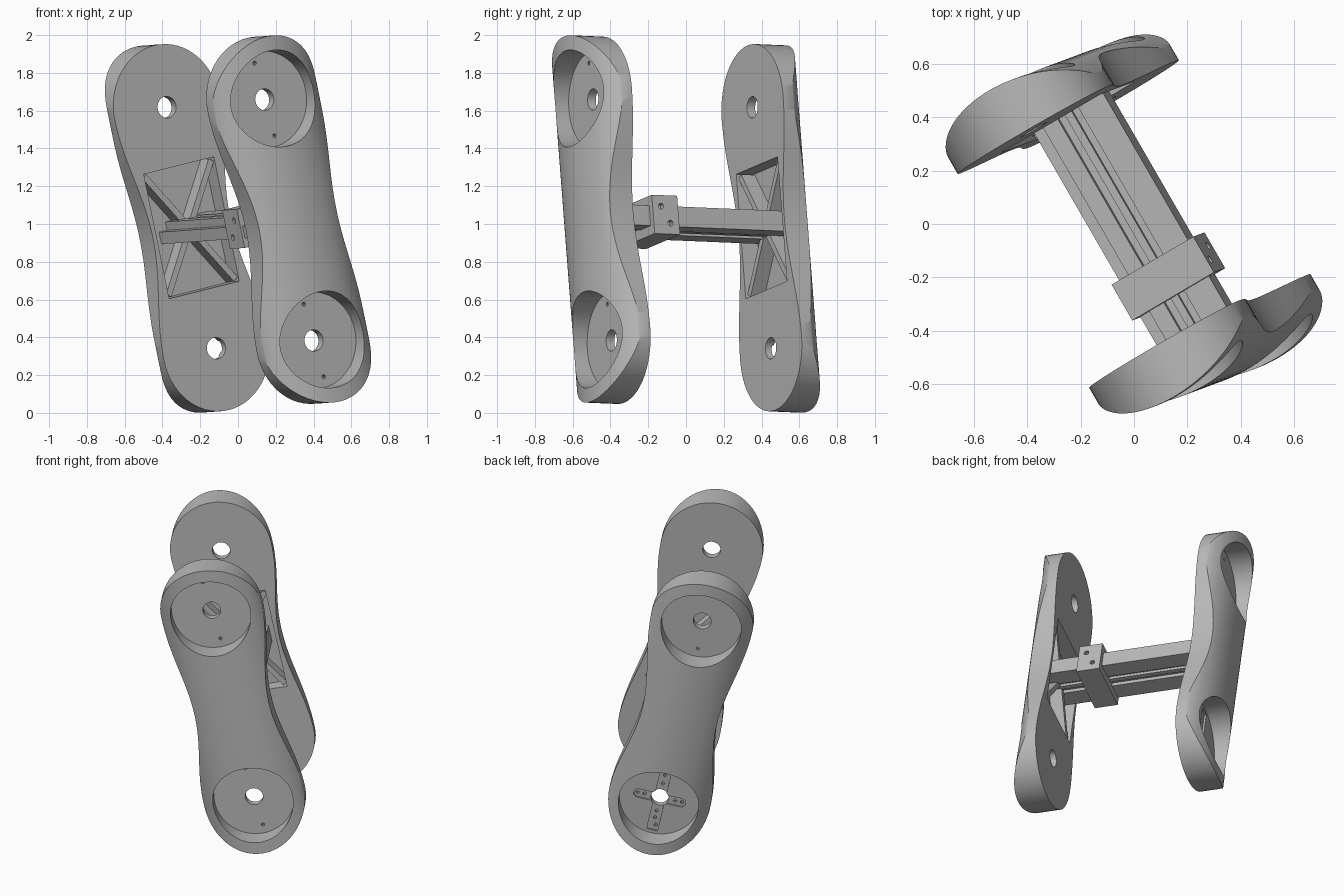
import bpy, bmesh, math
from mathutils import Matrix, Vector

if "Cube" in bpy.data.objects:
    bpy.data.objects.remove(bpy.data.objects["Cube"])

grey = bpy.data.materials.new("plain_grey")
grey.diffuse_color = (0.48, 0.48, 0.48, 1)
grey.use_nodes = True
grey.node_tree.nodes["Principled BSDF"].inputs["Base Color"].default_value = grey.diffuse_color

# Tilted frame: U across the plate, V along it, N from back plate to front plate
V = Vector((-0.2, -0.075, 0.977)).normalized()
N = Vector((0.5, -0.865, 0.036))
N = (N - V * N.dot(V)).normalized()
U = V.cross(N)


def frame(u, v, n, loc):
    m = Matrix((u, v, n)).transposed().to_4x4()
    m.translation = loc
    return m


C = Vector((0, 0, 1))
MID = frame(U, V, N, C)
FRONT = frame(U, V, N, C + N * 0.47 + U * 0.013)
BACK = frame(-U, V, -N, C - N * 0.47 - U * 0.013)


def prism(name, pts, lo, hi, place=Matrix(), axes="xyz"):
    """Extrude a 2D outline; axes says where outline a, outline b and depth go."""
    bm = bmesh.new()
    rings = []
    for d in (lo, hi):
        ring = []
        for a, b in pts:
            co = dict(zip(axes, (a, b, d)))
            ring.append(bm.verts.new((co["x"], co["y"], co["z"])))
        bm.faces.new(ring)
        rings.append(ring)
    k = len(pts)
    for i in range(k):
        j = (i + 1) % k
        bm.faces.new((rings[0][i], rings[0][j], rings[1][j], rings[1][i]))
    bmesh.ops.recalc_face_normals(bm, faces=bm.faces)
    me = bpy.data.meshes.new(name)
    bm.to_mesh(me)
    bm.free()
    me.materials.append(grey)
    ob = bpy.data.objects.new(name, me)
    ob.matrix_world = place
    bpy.context.collection.objects.link(ob)
    return ob


def circle(x, y, r, n=24):
    return [(x + r * math.cos(2 * math.pi * i / n), y + r * math.sin(2 * math.pi * i / n)) for i in range(n)]


def rect(x0, x1, y0, y1):
    return [(x0, y0), (x1, y0), (x1, y1), (x0, y1)]


def cut(ob, cutter, op="DIFFERENCE"):
    mod = ob.modifiers.new("cut", "BOOLEAN")
    mod.operation, mod.solver, mod.object = op, "MANIFOLD", cutter
    cutter.hide_render = True
    bpy.context.view_layer.update()
    dg = bpy.context.evaluated_depsgraph_get()
    me = bpy.data.meshes.new_from_object(ob.evaluated_get(dg))
    ob.modifiers.clear()
    ob.data = me
    bpy.data.objects.remove(cutter)


END, R = 0.653, 0.335


def bone():
    """Outline with round ends and a narrow waist."""
    side = [(0.285 - 0.042 * math.cos(math.pi * t / 16), END * t / 16) for t in range(-16, 17)]
    cap = [(0.327 * math.cos(math.pi * i / 28), END + R * math.sin(math.pi * i / 28)) for i in range(1, 28)]
    half = side + cap
    return half + [(-x, -y) for x, y in half]


def plate(name, place, horn):
    # bone outline under an arched outer surface
    arch = [(0.342 * math.cos(math.pi * i / 48), 0.2 * math.sin(math.pi * i / 48)) for i in range(49)]
    ob = prism(name, arch, -1.2, 1.2, place, "xzy")
    c = lambda pts, lo, hi: cut(ob, prism("cutter", pts, lo, hi, place))
    cut(ob, prism("cutter", bone(), -0.1, 0.4, place), "INTERSECT")
    for y in (END, -END):
        # round pocket, axle hole and screw holes
        c(circle(0, y, 0.257, 64), 0.05, 0.5)
        c(circle(0, y, 0.057, 32), -0.1, 0.2)
        for s in (1, -1):
            c(circle(-0.015 * s, y + 0.2 * s, 0.011, 10), 0.01, 0.2)
    # recess for the truss
    c(rect(-0.22, 0.22, -0.337, 0.337), -0.1, 0.1)
    if horn:
        # cross-shaped slot in the lower pocket, with screw holes
        arm = [(0.14 * s + 0.03 * math.cos(a), -END + 0.03 * math.sin(a))
               for s, off in ((1, -90), (-1, 90))
               for a in (math.radians(off + 22.5 * i) for i in range(9))]
        c(arm, 0.038, 0.1)
        c(rect(-0.035, 0.035, -END - 0.235, -END + 0.235), 0.0375, 0.1)
        for x, y in ((0.1, 0), (0.145, 0), (-0.1, 0), (-0.145, 0),
                     (0, 0.1), (0, 0.16), (0, -0.1), (0, -0.15)):
            c(circle(x, y - END, 0.011, 10), 0.015, 0.1)
    return ob


def truss(name, place):
    # crossed ribs in the recess
    a = math.atan2(0.66, 0.43)
    for i, ang in enumerate((a, -a)):
        prism(f"{name}_rib_{i}", rect(-0.385, 0.385, -0.017, 0.017), 0.015 + 0.001 * i, 0.11,
              place @ Matrix.Rotation(ang, 4, "Z"))


plates = [plate("front_plate", FRONT, False), plate("back_plate", BACK, True)]
truss("front_truss", FRONT)
truss("back_truss", BACK)

# connecting beam: stepped left rail, right rail, a lower web and a thin middle rib
prism("left_rail", rect(-0.155, -0.04, -0.055, 0.01), -0.575, 0.575, MID)
prism("left_rail_top", rect(-0.105, -0.04, 0.005, 0.055), -0.574, 0.574, MID)
prism("right_rail", rect(0.05, 0.16, -0.055, 0.055), -0.575, 0.575, MID)
prism("beam_web", rect(-0.05, 0.06, -0.03, 0.03), -0.574, 0.574, MID)
prism("beam_rib", rect(-0.01, 0.02, -0.05, 0.05), -0.573, 0.573, MID)

# collar clamped around the beam, with two screw holes on each side
collar = prism("collar", rect(-0.168, 0.195, -0.105, 0.105), 0.157, 0.312, MID)
for end, depth in ((0.25, 0.163), (-0.25, -0.158)):
    for y, z in ((0.045, 0.26), (-0.045, 0.21)):
        cut(collar, prism("cutter", circle(y, z, 0.016, 14), depth, end, MID, "yzx"))

for ob in plates + [collar]:
    ob.data.shade_smooth()
    ob.data.set_sharp_from_angle(angle=math.radians(30))
